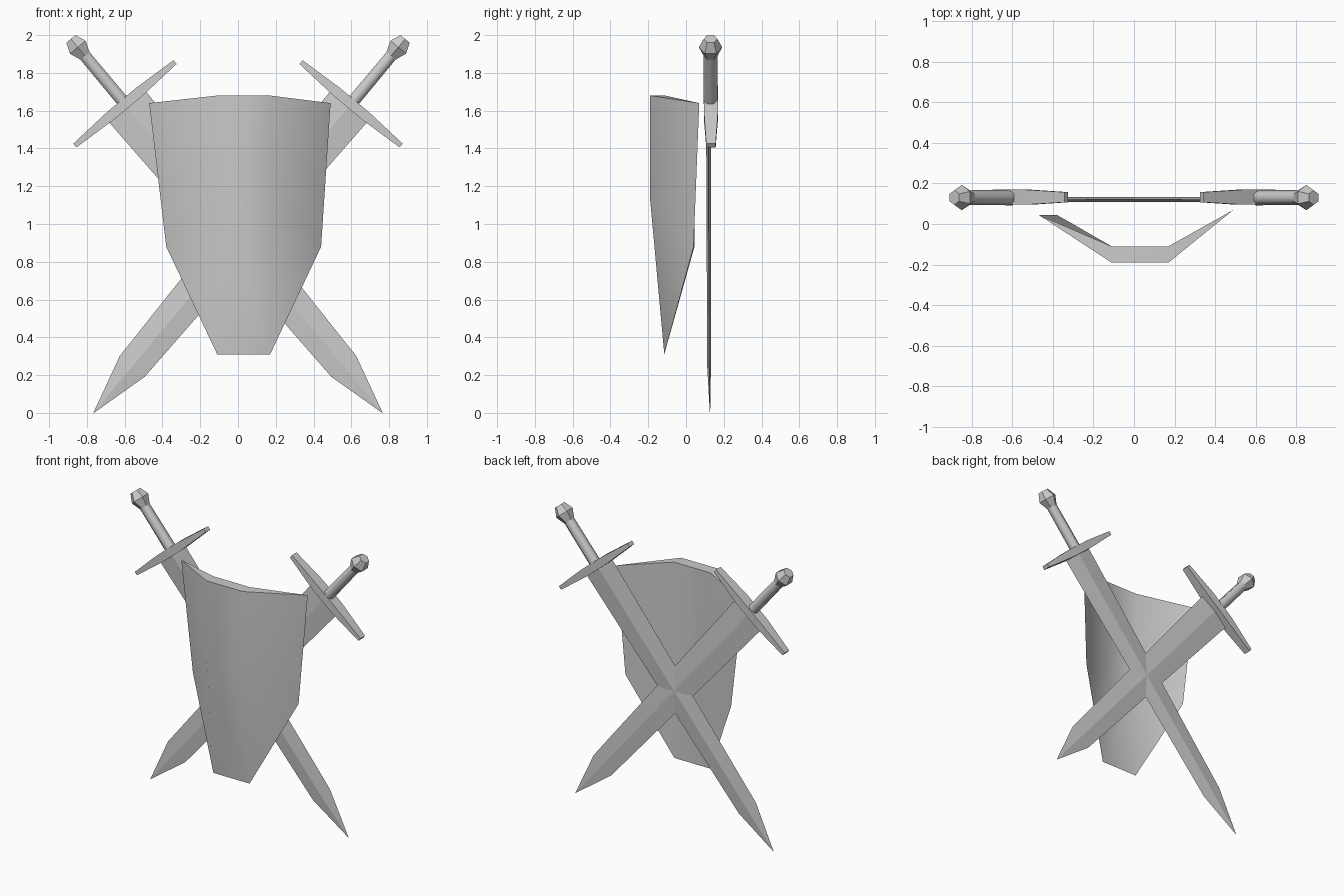
import bpy, bmesh, math
from mathutils import Vector

if "Cube" in bpy.data.objects:
    bpy.data.objects.remove(bpy.data.objects["Cube"])

grey = bpy.data.materials.new("plain_grey")
grey.diffuse_color = (0.6, 0.6, 0.6, 1)
grey.use_nodes = True
grey.node_tree.nodes["Principled BSDF"].inputs["Base Color"].default_value = grey.diffuse_color


def make(name, verts, faces, angle):
    me = bpy.data.meshes.new(name)
    bm = bmesh.new()
    vs = [bm.verts.new(v) for v in verts]
    for f in faces:
        bm.faces.new([vs[i] for i in f])
    bmesh.ops.recalc_face_normals(bm, faces=bm.faces[:])
    bm.to_mesh(me)
    bm.free()
    me.materials.append(grey)
    ob = bpy.data.objects.new(name, me)
    bpy.context.collection.objects.link(ob)
    bpy.ops.object.select_all(action='DESELECT')
    ob.select_set(True)
    bpy.context.view_layer.objects.active = ob
    bpy.ops.object.shade_smooth_by_angle(angle=math.radians(angle))
    return ob


def loft(name, rings, angle):
    """Skin equal rings of points and cap both ends."""
    n = len(rings[0])
    faces = [tuple(range(n)), tuple(range((len(rings) - 1) * n, len(rings) * n))]
    for r in range(len(rings) - 1):
        for i in range(n):
            j = (i + 1) % n
            faces.append((r * n + i, r * n + j, (r + 1) * n + j, (r + 1) * n + i))
    return make(name, [v for ring in rings for v in ring], faces, angle)


# shield: folded front skin and shallower back skin meeting at the side edges
L, R = -0.11, 0.17
shield_points = [
    (-0.47, 0.045, 1.64), (L, -0.19, 1.68), (R, -0.19, 1.68), (0.49, 0.07, 1.64),   # front top
    (-0.38, 0.045, 0.88), (L, -0.19, 1.13), (R, -0.19, 1.13), (0.44, 0.04, 0.88),   # front middle
    (L, -0.115, 0.31), (R, -0.115, 0.31),                                           # foot
    (L, -0.11, 1.68), (R, -0.11, 1.68), (L, -0.11, 1.02), (R, -0.11, 1.02)]         # back
shield_faces = [
    (0, 1, 5, 4), (1, 2, 6, 5), (2, 3, 7, 6), (4, 5, 8), (5, 6, 9, 8), (6, 7, 9),
    (0, 10, 12, 4), (10, 11, 13, 12), (11, 3, 7, 13), (4, 12, 8), (12, 13, 9, 8), (13, 7, 9),
    (0, 1, 10), (1, 2, 11, 10), (2, 3, 11)]
make("shield", shield_points, shield_faces, 50)

# swords: local p runs across the blade, u runs from tip to pommel
LEAN = math.atan2(0.64, 0.768)


def sword(side, label):
    def at(p, y, u):
        x = 0.765 - u * math.sin(LEAN) + p * math.cos(LEAN)
        return Vector((side * x, y, u * math.cos(LEAN) + p * math.sin(LEAN)))

    def turned(name, profile, n, angle):
        rings = []
        for u, r in profile:
            rings.append([at(r * math.cos(a), 0.13 + r * math.sin(a), u)
                          for a in (math.pi / 2 + 2 * math.pi * i / n for i in range(n))])
        loft(name, rings, angle)

    # diamond section blade with a pointed tip
    blade = [(0.0, 0.001, 0.001, 0.127), (0.32, 0.086, 0.010, 0.122), (2.13, 0.128, 0.013, 0.119)]
    loft(label + "_blade", [[at(-w, y, u), at(0, y - t, u), at(w, y, u), at(0, y + t, u)]
                            for u, w, t, y in blade], 5)
    # tapered guard bar
    bar = [(-0.345, 0.013, 0.025), (-0.1, 0.027, 0.037), (0.1, 0.027, 0.037), (0.345, 0.013, 0.025)]
    loft(label + "_guard", [[at(p, 0.132 - d, 2.13 - h), at(p, 0.132 + d, 2.13 - h),
                             at(p, 0.132 + d, 2.13 + h), at(p, 0.132 - d, 2.13 + h)]
                            for p, h, d in bar], 5)
    # grip and pommel
    turned(label + "_grip", [(2.13, 0.038), (2.48, 0.036)], 6, 65)
    turned(label + "_pommel", [(2.455, 0.034), (2.52, 0.062), (2.577, 0.036)], 6, 30)


sword(1, "left_hilt_sword")
sword(-1, "right_hilt_sword")
